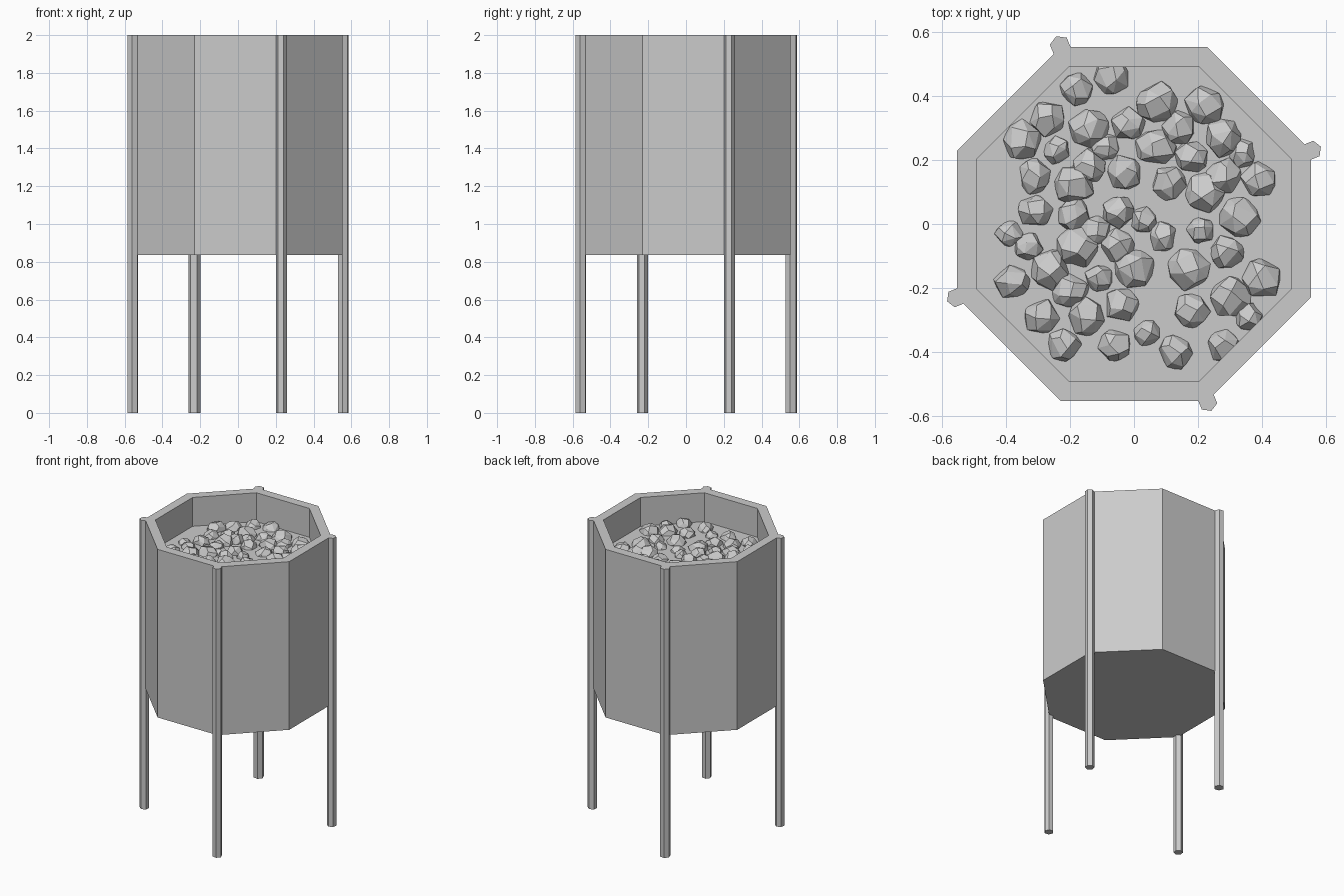
import bpy
import bmesh
import random
from math import cos, sin, pi, sqrt, radians
from mathutils import Vector

random.seed(4)

if "Cube" in bpy.data.objects:
    bpy.data.objects.remove(bpy.data.objects["Cube"])

# Single flat colour
grey = bpy.data.materials.new("plain_grey")
grey.use_nodes = True
colour = (0.6, 0.6, 0.6, 1)
grey.diffuse_color = colour
grey.node_tree.nodes["Principled BSDF"].inputs["Base Color"].default_value = colour


def add_object(name, bm):
    """Turn a bmesh into a flat-shaded object in the scene."""
    bmesh.ops.recalc_face_normals(bm, faces=bm.faces)
    mesh = bpy.data.meshes.new(name)
    bm.to_mesh(mesh)
    bm.free()
    mesh.materials.append(grey)
    obj = bpy.data.objects.new(name, mesh)
    bpy.context.collection.objects.link(obj)
    return obj


def ring(bm, sides, radius, z, turn, centre=(0, 0)):
    """Regular polygon of vertices at one height."""
    angles = [turn + 2 * pi * i / sides for i in range(sides)]
    return [bm.verts.new((centre[0] + radius * cos(a), centre[1] + radius * sin(a), z))
            for a in angles]


def stack(name, sides, profile, turn, centre=(0, 0)):
    """Closed solid from a stack of polygon rings given as (radius, z)."""
    bm = bmesh.new()
    rings = [ring(bm, sides, r, z, turn, centre) for r, z in profile]
    for low, high in zip(rings, rings[1:]):
        for i in range(sides):
            j = (i + 1) % sides
            bm.faces.new((low[i], low[j], high[j], high[i]))
    bm.faces.new(rings[0])
    bm.faces.new(rings[-1])
    return add_object(name, bm)


# Octagonal tank: outer wall, rim, inner wall and raised floor
HEIGHT = 2.0
FLOOR = 1.8
EIGHTH = pi / 8
OUTER = 0.553 / cos(EIGHTH)
INNER = 0.491 / cos(EIGHTH)
stack("tank", 8, [(OUTER, 0.835), (OUTER, HEIGHT), (INNER, HEIGHT), (INNER, FLOOR)], EIGHTH)

# Hexagonal legs on every second corner of the tank
LEG_RING = 0.602
legs = ("left_leg", "back_leg", "right_leg", "front_leg")
for i, name in enumerate(legs):
    angle = EIGHTH + i * pi / 2
    radius = 0.033 if name == "back_leg" else 0.03
    centre = (LEG_RING * cos(angle), LEG_RING * sin(angle))
    stack(name, 6, [(radius, 0), (radius, HEIGHT)], angle, centre)


def add_stone(name, x, y, radius):
    """Chunky faceted stone: hull of scattered points on a sphere."""
    bm = bmesh.new()
    count = 22
    spin = random.uniform(0, 2 * pi)
    stretch = [random.uniform(0.92, 1.08) for _ in range(3)]
    for i in range(count):
        height = 1 - 2 * (i + 0.5) / count
        flat = sqrt(1 - height * height)
        angle = spin + i * pi * (3 - sqrt(5)) + random.uniform(-0.3, 0.3)
        size = radius * random.uniform(0.93, 1.06)
        point = Vector((flat * cos(angle), flat * sin(angle), height)) * size
        point = Vector(p * s for p, s in zip(point, stretch))
        bm.verts.new(point + Vector((x, y, FLOOR - 0.01)))
    hull = bmesh.ops.convex_hull(bm, input=bm.verts[:])
    loose = [v for v in bm.verts if not v.link_faces]
    bmesh.ops.delete(bm, geom=loose, context="VERTS")
    bmesh.ops.dissolve_limit(bm, angle_limit=radians(14), verts=bm.verts[:], edges=bm.edges[:])
    add_object(name, bm)


# Stones lying on the floor, grouped by radius, in hundredths of a unit
small = [(-24, 23), (-9, 24), (34, 22), (3, 1), (-39, -3), (-33, -7), (-12, -2),
         (21, -2), (-11, -17), (4, -34), (36, -29), (9, -4)]
medium = [(-18, 42), (-7, 46), (-27, 33), (-2, 31), (14, 30), (18, 21), (-31, 15),
          (-14, 18), (-3, 16), (11, 13), (28, 15), (39, 14), (-31, 4), (-19, 3),
          (-5, 4), (-5, -7), (29, -9), (-38, -18), (-20, -21), (18, -27),
          (-29, -29), (-4, -25), (-22, -38), (-6, -38), (13, -40), (28, -38)]
large = [(7, 38), (22, 37), (-14, 30), (-35, 26), (7, 24), (28, 27), (-19, 12),
         (22, 10), (33, 2), (-18, -7), (-26, -14), (0, -14), (17, -14),
         (40, -17), (30, -23), (-15, -29)]
for label, radius, spots in (("small", 0.048, small), ("medium", 0.058, medium),
                             ("large", 0.067, large)):
    for x, y in spots:
        add_stone(label + "_stone", x / 100, y / 100, radius)
